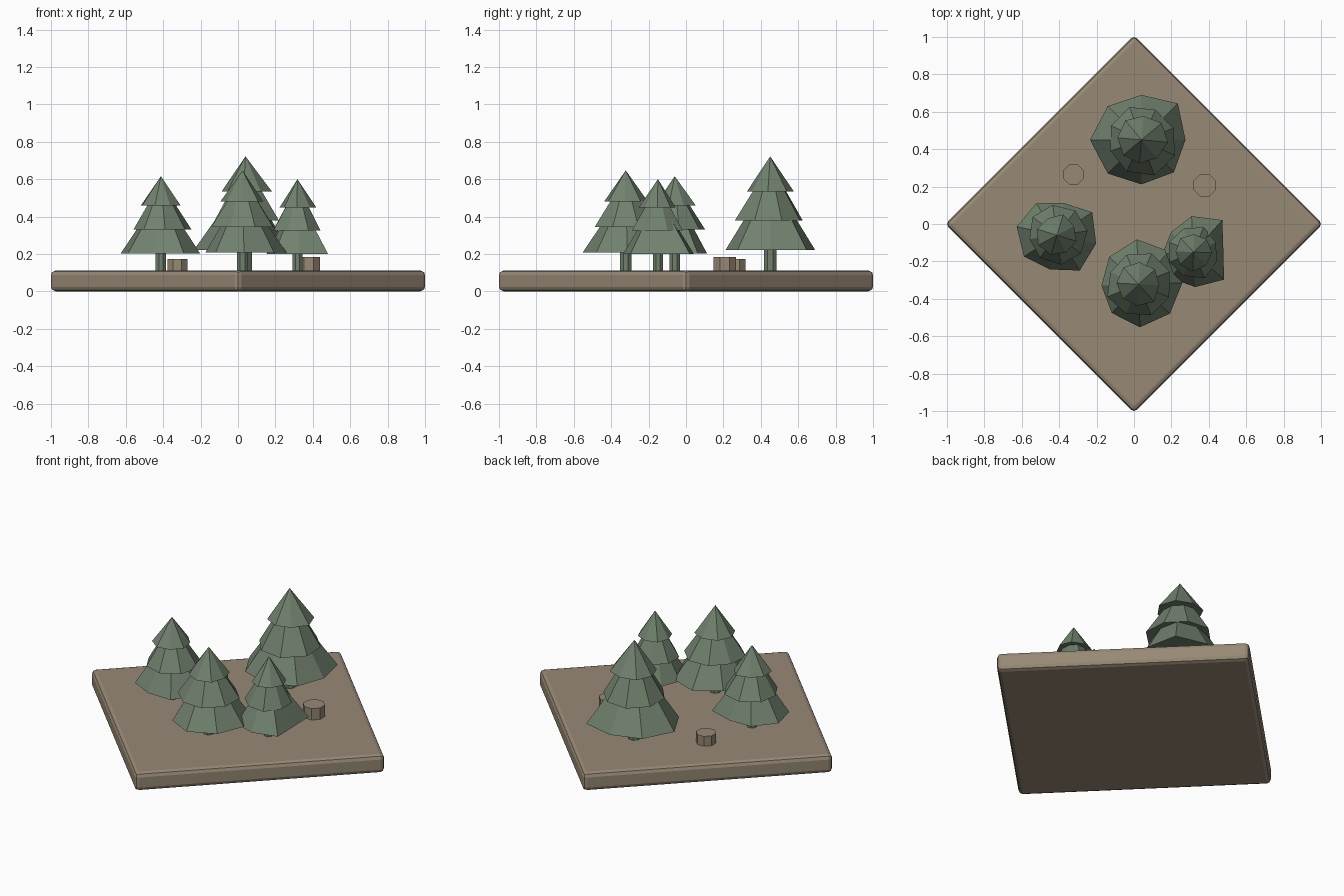
import bpy, bmesh, math, random

if "Cube" in bpy.data.objects:
    bpy.data.objects.remove(bpy.data.objects["Cube"])

random.seed(4)
GROUND = 0.113


def material(name, rgb):
    m = bpy.data.materials.new(name)
    m.diffuse_color = (*rgb, 1)
    m.use_nodes = True
    m.node_tree.nodes["Principled BSDF"].inputs["Base Color"].default_value = m.diffuse_color
    return m


EARTH = material("earth brown", (0.31, 0.25, 0.18))
GREEN = material("pine green", (0.165, 0.22, 0.157))


def finish(bm, name, mat):
    bmesh.ops.recalc_face_normals(bm, faces=bm.faces)
    me = bpy.data.meshes.new(name)
    bm.to_mesh(me)
    bm.free()
    me.materials.append(mat)
    ob = bpy.data.objects.new(name, me)
    bpy.context.collection.objects.link(ob)
    return ob


def prism(bm, x, y, z0, z1, r, sides=8, start=0.0):
    """Upright closed prism."""
    rings = []
    for z in (z0, z1):
        rings.append([bm.verts.new((x + r * math.cos(start + math.tau * i / sides),
                                    y + r * math.sin(start + math.tau * i / sides), z))
                      for i in range(sides)])
    lo, hi = rings
    bm.faces.new(lo[::-1])
    bm.faces.new(hi)
    for i in range(sides):
        j = (i + 1) % sides
        bm.faces.new((lo[i], lo[j], hi[j], hi[i]))


def tier(bm, x, y, z0, z1, radii, start):
    """Closed cone of branches with an uneven rim."""
    n = len(radii)
    rim = [bm.verts.new((x + r * math.cos(start + math.tau * i / n),
                         y + r * math.sin(start + math.tau * i / n), z0))
           for i, r in enumerate(radii)]
    tip = bm.verts.new((x, y, z1))
    bm.faces.new(rim[::-1])
    for i in range(n):
        bm.faces.new((rim[i], rim[(i + 1) % n], tip))


# Diamond-set square slab with softened edges
bm = bmesh.new()
prism(bm, 0, 0, 0, GROUND, 1.01, sides=4)
bmesh.ops.bevel(bm, geom=bm.edges[:], offset=0.025, segments=2,
                profile=0.5, affect='EDGES')
finish(bm, "ground_slab", EARTH)

# Pines: x, y, top height, rim start angle, rim radii of the lowest tier
PINES = [
    (0.04, 0.45, 0.722, 0, (.235, .275, .24, .255, .275, .255, .238, .245)),
    (-0.412, -0.06, 0.616, 33, (.225, .176, .203, .22, .21, .187, .225, .214)),
    (0.024, -0.322, 0.647, 2, (.235, .24, .24, .214, .198, .21, .23, .23)),
    (0.318, -0.15, 0.60, 3, (.16, .23, .192, .16, .166, .187, .187, .22)),
]
# Tiers as fractions of tree height: rim height, tip height, radius
TIERS = [(.18, .82, 1.0), (.435, .94, .75), (.69, 1.0, .53)]

for k, (x, y, top, start, radii) in enumerate(PINES, 1):
    h = top - GROUND
    bm = bmesh.new()
    prism(bm, x, y, GROUND - 0.01, GROUND + 0.3 * h, 0.06 * h, start=math.pi / 8)
    finish(bm, f"pine_trunk_{k}", GREEN)

    bm = bmesh.new()
    mean = sum(radii) / len(radii)
    for t, (lo, hi, f) in enumerate(TIERS):
        rim = radii if t == 0 else [mean * f * random.uniform(.92, 1.08) for _ in radii]
        tier(bm, x, y, GROUND + lo * h, GROUND + hi * h, rim,
             math.radians(start + 20 * t))
    finish(bm, f"pine_branches_{k}", GREEN)

# Tree stumps
for k, (x, y, top, r) in enumerate([(-0.324, 0.265, 0.174, 0.058),
                                    (0.378, 0.207, 0.184, 0.064)], 1):
    bm = bmesh.new()
    prism(bm, x, y, GROUND - 0.01, top, r, start=math.pi / 8)
    finish(bm, f"stump_{k}", EARTH)
